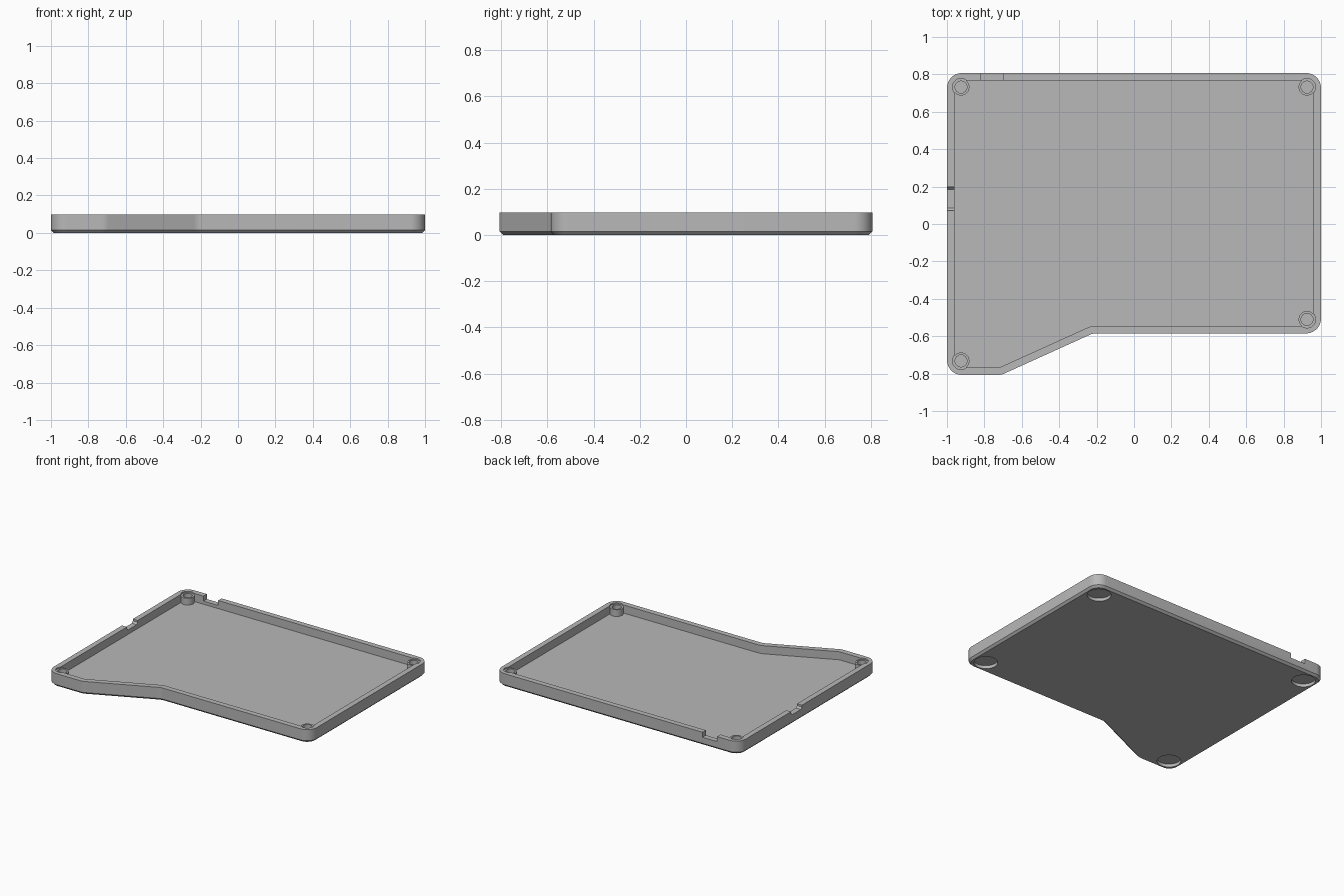
import bpy, bmesh, math
from mathutils import Vector

cube = bpy.data.objects.get("Cube")
if cube:
    bpy.data.objects.remove(cube, do_unlink=True)

HEIGHT, FLOOR, WALL, CHAMFER, RADIUS = 0.097, 0.037, 0.04, 0.015, 0.08
POST_R, POST_TOP, HOLE_R = 0.045, 0.087, 0.032
STEPS = 10
# Plan outline, counter-clockwise
CORNERS = [Vector(p) for p in ((-1, -0.807), (-0.71, -0.807), (-0.22, -0.585),
                               (1, -0.585), (1, 0.807), (-1, 0.807))]

grey = bpy.data.materials.new("light_grey_plastic")
grey.use_nodes = True
grey.diffuse_color = (0.48, 0.48, 0.48, 1)
grey.node_tree.nodes["Principled BSDF"].inputs["Base Color"].default_value = grey.diffuse_color


def make_object(name, bm):
    bmesh.ops.recalc_face_normals(bm, faces=bm.faces)
    mesh = bpy.data.meshes.new(name)
    bm.to_mesh(mesh)
    bm.free()
    mesh.materials.append(grey)
    obj = bpy.data.objects.new(name, mesh)
    bpy.context.collection.objects.link(obj)
    return obj


def outline(inset):
    """Rounded plan outline moved inward by the inset."""
    points = []
    for i, p in enumerate(CORNERS):
        a = (p - CORNERS[i - 1]).normalized()
        b = (CORNERS[(i + 1) % len(CORNERS)] - p).normalized()
        na, nb = Vector((-a.y, a.x)), Vector((-b.y, b.x))
        turn = math.atan2(a.cross(b), a.dot(b))
        side = 1 if turn > 0 else -1
        centre = p + (na + nb) * (side * RADIUS / (1 + na.dot(nb)))
        r = RADIUS - side * inset
        start = math.atan2(-side * na.y, -side * na.x)
        for k in range(STEPS + 1):
            t = start + turn * k / STEPS
            points.append(centre + r * Vector((math.cos(t), math.sin(t))))
    return points


def cylinder(name, x, y, r, z0, z1):
    bm = bmesh.new()
    bmesh.ops.create_cone(bm, cap_ends=True, segments=40, radius1=r, radius2=r, depth=z1 - z0)
    bmesh.ops.translate(bm, verts=bm.verts, vec=(x, y, (z0 + z1) / 2))
    return make_object(name, bm)


def prism(name, profile, direction):
    """Closed profile of 3D points pushed along a direction."""
    bm = bmesh.new()
    face = bm.faces.new([bm.verts.new(p) for p in profile])
    new = bmesh.ops.extrude_face_region(bm, geom=[face])["geom"]
    bmesh.ops.translate(bm, vec=direction,
                        verts=[v for v in new if isinstance(v, bmesh.types.BMVert)])
    return make_object(name, bm)


def combine(target, tool, operation):
    mod = target.modifiers.new(tool.name, "BOOLEAN")
    mod.operation, mod.object, mod.solver = operation, tool, "EXACT"
    bpy.context.view_layer.objects.active = target
    bpy.ops.object.modifier_apply(modifier=mod.name)
    bpy.data.objects.remove(tool, do_unlink=True)


# Tray shell: stacked outlines from the chamfered underside to the inner floor
bm = bmesh.new()
rings = []
for inset, z in ((CHAMFER, 0), (0, CHAMFER), (0, HEIGHT), (WALL, HEIGHT), (WALL, FLOOR)):
    rings.append([bm.verts.new((p.x, p.y, z)) for p in outline(inset)])
for low, high in zip(rings, rings[1:]):
    for i in range(len(low)):
        bm.faces.new((low[i - 1], low[i], high[i], high[i - 1]))
bm.faces.new(rings[0])
bm.faces.new(rings[-1])
tray = make_object("case_tray", bm)

# Corner posts with blind holes, and round foot recesses underneath
for sx, y, sy in ((-1, 0.807, 1), (1, 0.807, 1), (1, -0.585, -1), (-1, -0.807, -1)):
    px, py = sx * (1 - 0.075), y - sy * 0.075
    combine(tray, cylinder("post", px, py, POST_R, FLOOR - 0.007, POST_TOP + 0.004), "UNION")
    combine(tray, cylinder("post_seat", px, py, POST_R + 0.0006, POST_TOP, 0.2), "DIFFERENCE")
    combine(tray, cylinder("post_hole", px, py, HOLE_R, FLOOR + 0.003, 0.2), "DIFFERENCE")
    combine(tray, cylinder("foot_recess", sx * 0.895, y - sy * 0.105, 0.08, -0.05, 0.023),
            "DIFFERENCE")

# Rectangular notch in the back wall
combine(tray, prism("back_notch", [(x, 0.76, z) for x, z in
        ((-0.82, 0.06), (-0.70, 0.06), (-0.70, 0.2), (-0.82, 0.2))], (0, 0.1, 0)), "DIFFERENCE")

# Port notch with sloped lower corners in the right-hand wall
combine(tray, prism("side_notch", [(-1.05, y, z) for y, z in
        ((0.085, 0.07), (0.185, 0.07), (0.198, 0.083), (0.198, 0.2),
         (0.072, 0.2), (0.072, 0.083))], (0.1, 0, 0)), "DIFFERENCE")

# Smooth rounded corners, sharp edges
bpy.ops.object.select_all(action="DESELECT")
tray.select_set(True)
bpy.context.view_layer.objects.active = tray
bpy.ops.object.shade_smooth_by_angle(angle=math.radians(25))
